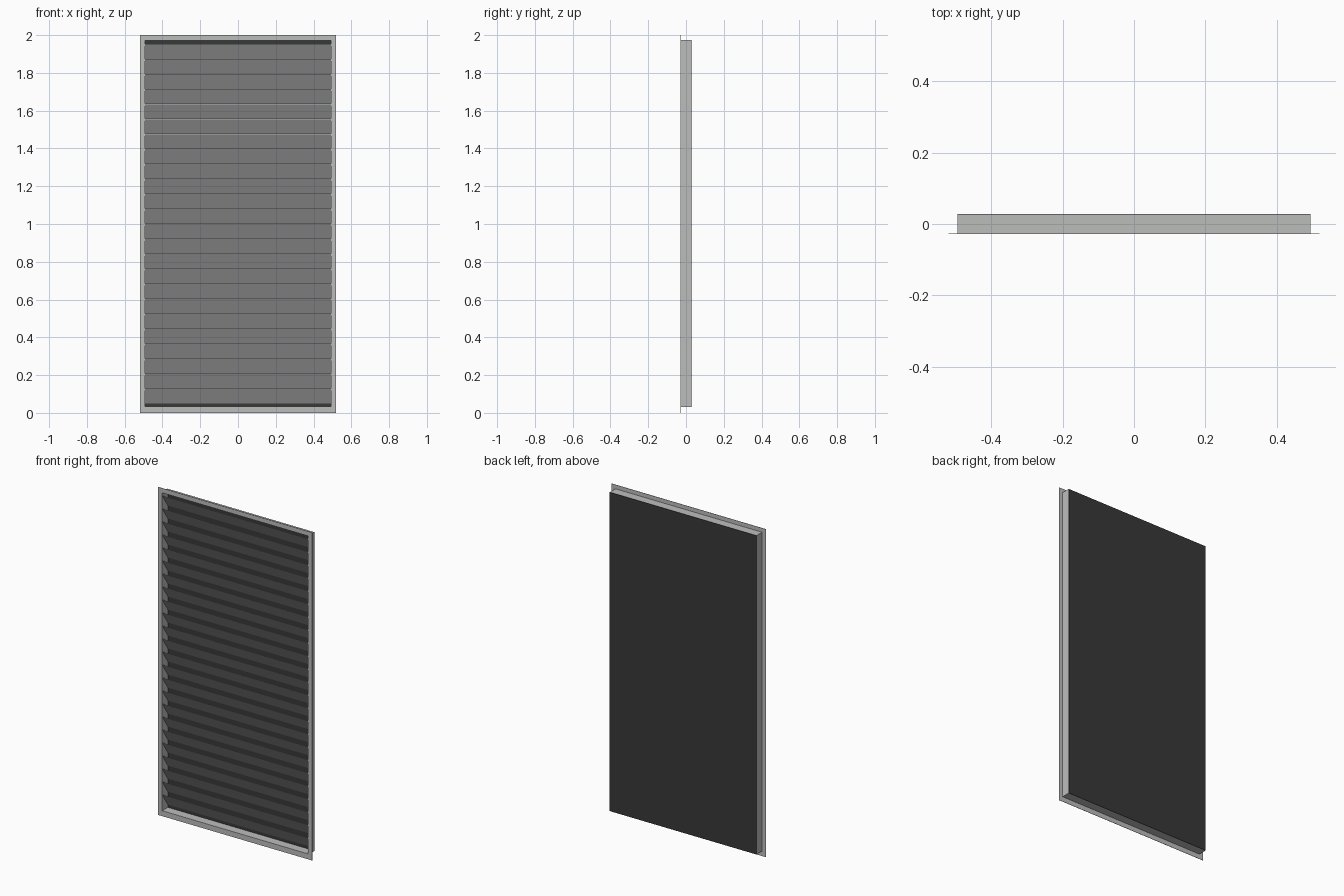
import bpy, bmesh

if "Cube" in bpy.data.objects:
    bpy.data.objects.remove(bpy.data.objects["Cube"])

W, H, D = 0.52, 2.0, 0.028          # flange half width, height, half depth
BX, Z0, Z1 = 0.495, 0.03, 1.975     # duct half width, bottom, top
T = 0.003                           # sheet thickness
SLATS, PITCH = 24, 0.0793


def material(name, rgb):
    m = bpy.data.materials.new(name)
    m.diffuse_color = (*rgb, 1)
    m.use_nodes = True
    m.node_tree.nodes["Principled BSDF"].inputs["Base Color"].default_value = m.diffuse_color
    return m


metal = material("light_grey_metal", (0.50, 0.51, 0.50))
dark = material("dark_backing", (0.04, 0.04, 0.04))


def add_object(name, bm, mat):
    bmesh.ops.recalc_face_normals(bm, faces=bm.faces)
    me = bpy.data.meshes.new(name)
    bm.to_mesh(me)
    bm.free()
    me.materials.append(mat)
    ob = bpy.data.objects.new(name, me)
    bpy.context.collection.objects.link(ob)
    return ob


def rect_ring(name, outer, inner, y0, y1, mat):
    """Rectangular ring in the xz plane; outer/inner = (half_x, z_low, z_high)."""
    bm = bmesh.new()
    loops = []
    for (hx, lo, hi), y in ((outer, y0), (inner, y0), (inner, y1), (outer, y1)):
        loops.append([bm.verts.new((x, y, z)) for x, z in
                      ((-hx, lo), (hx, lo), (hx, hi), (-hx, hi))])
    for k in range(4):
        a, b = loops[k], loops[(k + 1) % 4]
        for i in range(4):
            j = (i + 1) % 4
            bm.faces.new((a[i], a[j], b[j], b[i]))
    return add_object(name, bm, mat)


def prism(name, profile, hx, mat):
    """Extrude a yz profile across x from -hx to hx."""
    bm = bmesh.new()
    face = bm.faces.new([bm.verts.new((-hx, y, z)) for y, z in profile])
    new = bmesh.ops.extrude_face_region(bm, geom=[face])["geom"]
    bmesh.ops.translate(bm, vec=(2 * hx, 0, 0),
                        verts=[v for v in new if isinstance(v, bmesh.types.BMVert)])
    return add_object(name, bm, mat)


inner = (BX - T, Z0 + T, Z1 - T)

# Thin front flange and the duct walls behind it
rect_ring("front_flange", (W, 0, H), inner, -D, -D + 0.002, metal)
rect_ring("duct_walls", (BX, Z0, Z1), inner, -D + 0.002, D - 0.002, metal)

# Dark backing sheet
prism("back_panel", [(D - 0.002, Z0), (D, Z0), (D, Z1), (D - 0.002, Z1)], BX, dark)

# Slanted slat, high at the front, repeated up the opening
top, drop, th = 0.130, 0.080, 0.003
slat = prism("slats", [(-D + 0.002, top), (-D + 0.002, top - th),
                       (D - 0.002, top - drop), (D - 0.002, top - drop + th)],
             BX - T, metal)
arr = slat.modifiers.new("repeat", 'ARRAY')
arr.count = SLATS
arr.use_relative_offset = False
arr.use_constant_offset = True
arr.constant_offset_displace = (0, 0, PITCH)
